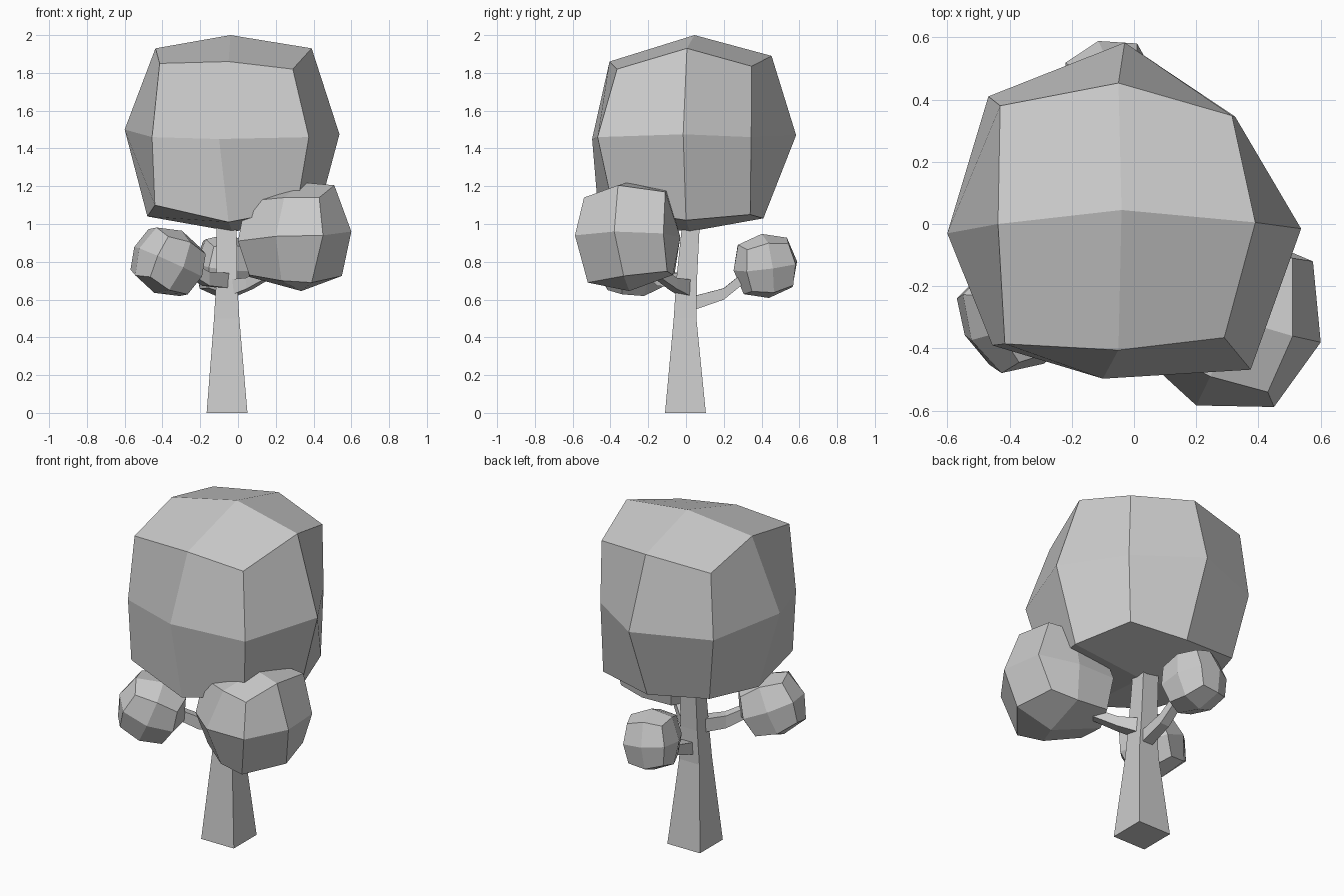
import bpy, bmesh
from math import radians
from mathutils import Vector, Euler

# Order of the lattice points around each leaf ring, starting front-left
RING = [(-1, -1), (0, -1), (1, -1), (1, 0), (1, 1), (0, 1), (-1, 1), (-1, 0)]


def finish(bm, name):
    bmesh.ops.recalc_face_normals(bm, faces=bm.faces)
    mesh = bpy.data.meshes.new(name)
    bm.to_mesh(mesh)
    bm.free()
    obj = bpy.data.objects.new(name, mesh)
    bpy.context.collection.objects.link(obj)
    return obj


def clump(name, place):
    """Cube cut once per edge, each lattice point moved by place(point)."""
    bm = bmesh.new()
    bmesh.ops.create_cube(bm, size=2)
    bmesh.ops.subdivide_edges(bm, edges=bm.edges[:], cuts=1, use_grid_fill=True)
    for v in bm.verts:
        v.co = place(tuple(round(c) for c in v.co))
    return finish(bm, name)


def ring_clump(name, bottom, middle, top, low, high):
    """Irregular clump: three rings of eight points plus two poles."""
    points = {(0, 0, -1): low, (0, 0, 1): high}
    for level, ring in zip((-1, 0, 1), (bottom, middle, top)):
        for (i, j), p in zip(RING, ring):
            points[(i, j, level)] = p
    return clump(name, lambda k: Vector(points[k]))


def round_clump(name, centre, size, angles):
    """Regular clump: rounded lattice, scaled and turned."""
    turn = Euler([radians(a) for a in angles]).to_matrix()
    pull = {1: 1.0, 2: 0.77, 3: 0.65}

    def place(k):
        f = pull[sum(map(abs, k))]
        return turn @ Vector([c * s * f for c, s in zip(k, size)]) + Vector(centre)
    return clump(name, place)


def limb(name, sections, upright=False):
    """Four-sided loft through (centre, half width, half height)."""
    bm = bmesh.new()
    rings = []
    way = Vector(sections[-1][0]) - Vector(sections[0][0])
    side = Vector((1, 0, 0)) if upright else way.cross(Vector((0, 0, 1))).normalized()
    up = Vector((0, 1, 0)) if upright else Vector((0, 0, 1))
    for c, w, h in sections:
        rings.append([bm.verts.new(Vector(c) + side * w * a + up * h * b)
                      for a, b in ((-1, -1), (1, -1), (1, 1), (-1, 1))])
    for r, s in zip(rings, rings[1:]):
        for i in range(4):
            j = (i + 1) % 4
            bm.faces.new((r[i], r[j], s[j], s[i]))
    bm.faces.new(rings[0])
    bm.faces.new(rings[-1])
    return finish(bm, name)


# Trunk and branches
limb("trunk", [((-0.058, -0.003, 0), 0.108, 0.108),
               ((-0.06, -0.005, 0.5), 0.067, 0.06),
               ((-0.06, 0.003, 0.7), 0.055, 0.055),
               ((-0.06, 0.03, 1.05), 0.052, 0.045)], upright=True)
limb("right_branch", [((-0.04, 0.0, 0.66), 0.04, 0.045),
                      ((0.06, -0.07, 0.685), 0.03, 0.03),
                      ((0.2, -0.18, 0.76), 0.022, 0.025)])
limb("left_branch", [((-0.06, -0.01, 0.70), 0.035, 0.04),
                     ((-0.17, -0.13, 0.71), 0.03, 0.037),
                     ((-0.29, -0.22, 0.78), 0.025, 0.03)])
limb("back_branch", [((-0.05, 0.02, 0.575), 0.035, 0.038),
                     ((-0.05, 0.2, 0.63), 0.03, 0.03),
                     ((-0.06, 0.36, 0.76), 0.025, 0.03)])

# Large crown
ring_clump(
    "crown",
    [(-0.44, -0.38, 1.10), (-0.05, -0.46, 1.01), (0.31, -0.385, 1.08), (0.415, 0, 1.02),
     (0.31, 0.34, 1.05), (-0.03, 0.41, 1.03), (-0.40, 0.35, 1.08), (-0.48, 0, 1.04)],
    [(-0.455, -0.39, 1.46), (-0.10, -0.497, 1.45), (0.375, -0.468, 1.46), (0.537, -0.015, 1.475),
     (0.325, 0.345, 1.46), (-0.03, 0.583, 1.47), (-0.468, 0.41, 1.47), (-0.6, -0.03, 1.5)],
    [(-0.415, -0.385, 1.85), (-0.05, -0.405, 1.86), (0.29, -0.365, 1.82), (0.39, 0.005, 1.93),
     (0.315, 0.348, 1.835), (-0.05, 0.453, 1.89), (-0.43, 0.38, 1.85), (-0.437, 0, 1.93)],
    (-0.03, 0.02, 0.96), (-0.04, 0.045, 2.0))

# Right front clump
ring_clump(
    "right_leaves",
    [(0.06, -0.37, 0.73), (0.23, -0.49, 0.70), (0.39, -0.52, 0.69), (0.55, -0.33, 0.725),
     (0.50, -0.10, 0.75), (0.34, -0.07, 0.73), (0.14, -0.06, 0.74), (0.06, -0.21, 0.72)],
    [(0.0, -0.40, 0.91), (0.20, -0.583, 0.935), (0.45, -0.588, 0.94), (0.6, -0.38, 0.96),
     (0.575, -0.12, 0.95), (0.36, -0.03, 0.93), (0.12, -0.03, 0.93), (0.01, -0.21, 0.92)],
    [(0.04, -0.38, 1.12), (0.245, -0.49, 1.14), (0.43, -0.54, 1.14), (0.51, -0.36, 1.205),
     (0.51, -0.11, 1.17), (0.34, -0.10, 1.18), (0.14, -0.10, 1.14), (0.07, -0.23, 1.13)],
    (0.335, -0.30, 0.645), (0.34, -0.31, 1.22))

# Small clumps
round_clump("left_leaves", (-0.37, -0.285, 0.80), (0.19, 0.185, 0.18), (10, 22, 30))
round_clump("back_leaves", (-0.072, 0.42, 0.778), (0.155, 0.175, 0.172), (8, 5, 15))
